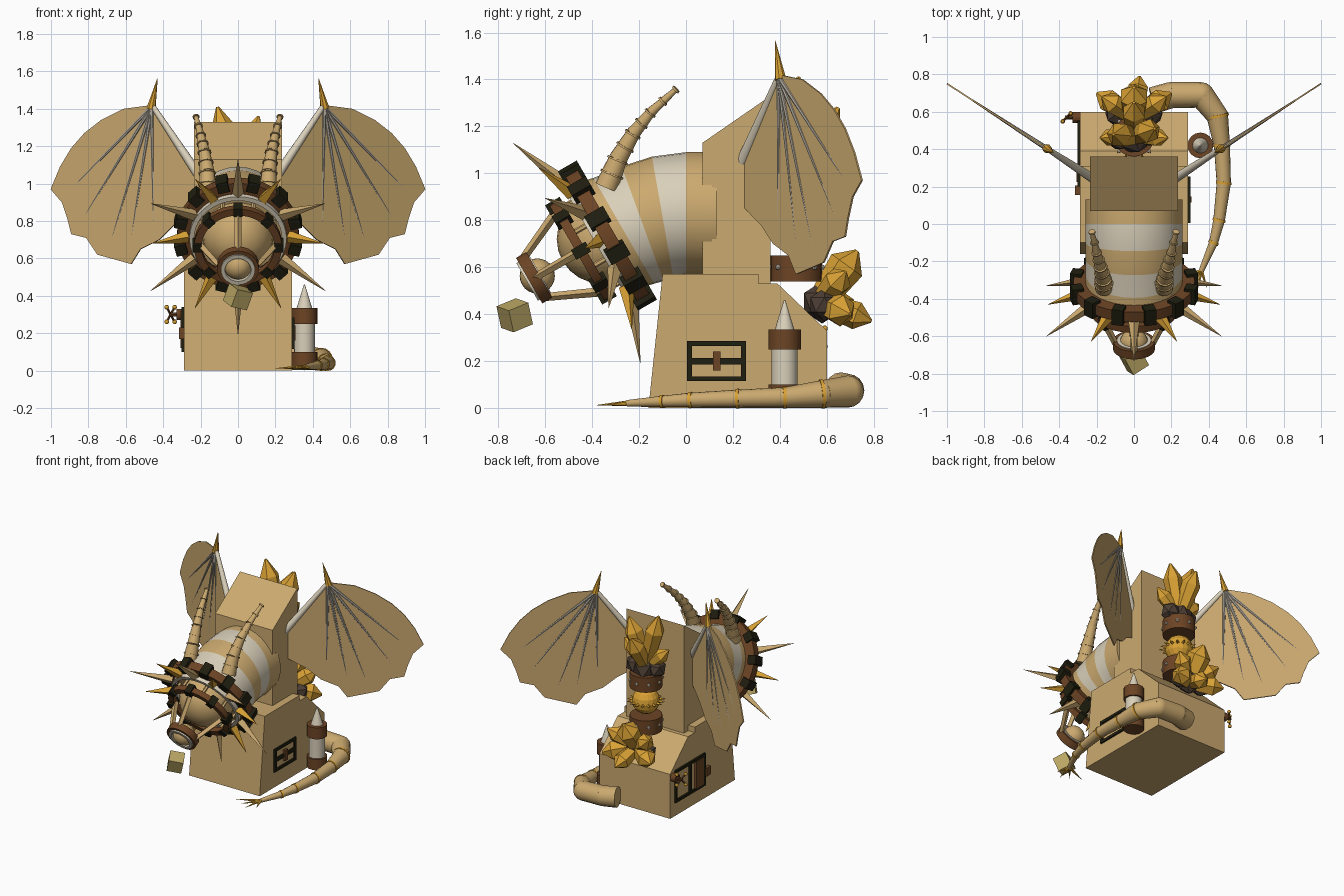
import bpy, bmesh, math
from mathutils import Vector as V, Matrix as M

if "Cube" in bpy.data.objects:
    bpy.data.objects.remove(bpy.data.objects["Cube"])


def material(name, r, g, b):
    m = bpy.data.materials.new(name)
    m.diffuse_color = (r, g, b, 1)
    m.use_nodes = True
    m.node_tree.nodes["Principled BSDF"].inputs["Base Color"].default_value = m.diffuse_color
    return m


TAN = material("tan", .60, .40, .16)
IVORY = material("ivory", .70, .63, .49)
BROWN = material("brown", .15, .058, .018)
BLACK = material("black", .014, .013, .005)
GOLD = material("gold", .70, .36, .035)
ROCK = material("dark_rock", .075, .05, .036)
OLIVE = material("olive", .50, .39, .13)
GREY = material("bone_grey", .42, .38, .32)


def finish(name, bm, mats, smooth=False):
    bmesh.ops.recalc_face_normals(bm, faces=bm.faces)
    me = bpy.data.meshes.new(name)
    bm.to_mesh(me)
    bm.free()
    for m in (mats if isinstance(mats, list) else [mats]):
        me.materials.append(m)
    ob = bpy.data.objects.new(name, me)
    bpy.context.collection.objects.link(ob)
    if smooth:
        bpy.context.view_layer.objects.active = ob
        ob.select_set(True)
        bpy.ops.object.shade_smooth_by_angle(angle=math.radians(35))
        ob.select_set(False)
    return ob


def cone(bm, p, q, r1, r2, n=16):
    p, q = V(p), V(q)
    d = q - p
    mat = M.Translation((p + q) / 2) @ d.to_track_quat('Z', 'Y').to_matrix().to_4x4()
    bmesh.ops.create_cone(bm, cap_ends=True, segments=n, radius1=r1, radius2=r2, depth=d.length, matrix=mat)


def box(bm, c, s, rot=M.Identity(4)):
    bmesh.ops.create_cube(bm, size=1, matrix=M.Translation(c) @ rot @ M.Diagonal((*s, 1)))


def ball(bm, c, r, n=24):
    bmesh.ops.create_uvsphere(bm, u_segments=n, v_segments=n // 2, radius=r, matrix=M.Translation(c))


def prism(name, profile, half, mat):
    """Side profile (y, z) extruded across x."""
    bm = bmesh.new()
    f = bm.faces.new([bm.verts.new((-half, y, z)) for y, z in profile])
    ext = bmesh.ops.extrude_face_region(bm, geom=[f])
    bmesh.ops.translate(bm, vec=(2 * half, 0, 0), verts=[e for e in ext['geom'] if isinstance(e, bmesh.types.BMVert)])
    finish(name, bm, mat)


# Tilted frame of the muzzle: local x across, y up the rim, z forward along the axis
AX, UP, C0 = V((0, -.866, -.5)), V((0, -.5, .866)), V((0, -.335, .735))


def at(r, deg, off):
    a = math.radians(deg)
    return C0 + V((r * math.cos(a), 0, 0)) + UP * (r * math.sin(a)) + AX * off


def rim(name, r0, r1, o0, o1, mat, n=40):
    """Square-section ring around the muzzle axis."""
    bm = bmesh.new()
    sec = [(r0, o0), (r1, o0), (r1, o1), (r0, o1)]
    loops = [[bm.verts.new(at(r, i * 360 / n, o)) for r, o in sec] for i in range(n)]
    for i in range(n):
        a, b = loops[i], loops[(i + 1) % n]
        for k in range(4):
            bm.faces.new((a[k], b[k], b[(k + 1) % 4], a[(k + 1) % 4]))
    finish(name, bm, mat, True)


# Base and tower
prism("base", [(-.16, 0), (-.10, .57), (.31, .57), (.31, .53), (.39, .53), (.60, .33), (.60, 0)], .29, TAN)
prism("tower", [(.07, .5), (.07, .71), (.11, .71), (.11, .95), (.07, .95), (.07, 1.13), (.36, 1.33), (.36, .5)], .235, TAN)

# Banded neck bending forward and down
sections = [(.13, .83, 0), (0, .83, 0), (-.10, .815, 10), (-.185, .785, 20), (-.265, .755, 30), (-.33, .735, 30)]
bm = bmesh.new()
loops = []
for y, z, t in sections:
    t = math.radians(t)
    loops.append([bm.verts.new((.26 * math.cos(k * math.pi / 16), y - .26 * math.sin(k * math.pi / 16) * math.sin(t),
                                z + .26 * math.sin(k * math.pi / 16) * math.cos(t))) for k in range(32)])
for i in range(len(loops) - 1):
    for k in range(32):
        j = (k + 1) % 32
        f = bm.faces.new((loops[i][k], loops[i][j], loops[i + 1][j], loops[i + 1][k]))
        f.material_index = i % 2
bm.faces.new(loops[-1])
bm.faces.new(loops[0])
finish("neck", bm, [TAN, IVORY], True)

# Muzzle rims, nose dome and nozzle
rim("outer_rim", .24, .325, -.03, .03, BROWN)
rim("ivory_rim", .235, .26, .02, .06, IVORY)
rim("inner_rim", .195, .235, .11, .15, BROWN)
rim("nozzle_rim", .085, .112, .335, .385, BROWN, 24)
rim("nozzle_lining", .07, .092, .33, .395, IVORY, 24)
bm = bmesh.new()
ball(bm, at(0, 0, .03), .19)
ball(bm, at(0, 0, .345), .075)
finish("nose_domes", bm, TAN, True)
bm = bmesh.new()
for k in range(4):
    cone(bm, at(.205, k * 90, .12), at(.095, k * 90, .36), .02, .017, 4)
for k in range(8):
    cone(bm, at(.215, 22.5 + k * 45, .02), at(.215, 22.5 + k * 45, .12), .012, .012, 6)
finish("cage_rods", bm, TAN)

# Clamp blocks and spikes around the rims
tilt = M((V((1, 0, 0)), UP, AX)).transposed().to_4x4()
bm = bmesh.new()
for count, start, r, off, s in ((12, 15, .315, 0, .062), (8, 0, .22, .13, .048)):
    for k in range(count):
        d = start + k * 360 / count
        box(bm, at(r, d, off), (s, s, s * 1.5), tilt @ M.Rotation(math.radians(d), 4, 'Z'))
finish("clamp_blocks", bm, BLACK)
for name, mat, start, r, w, off in (("long_spikes", TAN, 30, .54, .032, .15), ("short_spikes", GOLD, 0, .46, .034, .11)):
    bm = bmesh.new()
    for k in range(6):
        d = start + k * 60
        cone(bm, at(.27, d, .04), at(r, d, off), w, .001, 4)
    finish(name, bm, mat)

# Loose cube in front
bm = bmesh.new()
box(bm, (0, -.73, .395), (.1, .1, .1), M.Rotation(.5, 4, 'Z') @ M.Rotation(.35, 4, 'X') @ M.Rotation(.2, 4, 'Y'))
finish("floating_cube", bm, OLIVE)

# Ridged horns
horn = [V(p) for p in ((.16, -.34, .94), (.165, -.29, 1.06), (.18, -.225, 1.17), (.2, -.15, 1.26), (.225, -.04, 1.36))]
bm = bmesh.new()
for s in (-1, 1):
    pts = [V((p.x * s, p.y, p.z)) for p in horn]
    pts = [pts[i].lerp(pts[i + 1], t) for i in range(4) for t in (0, .5)] + [pts[-1]]
    for i in range(8):
        r = .05 - i * .0047
        cone(bm, pts[i], pts[i + 1], r, r - .006, 12)
        cone(bm, pts[i + 1] - (pts[i + 1] - pts[i]) * .12, pts[i + 1], r + .002, r + .001, 12)
finish("horns", bm, TAN, True)


# Wings: flat membrane swept backward, tapered ribs, arm and claw
def wp(s, x, z, out=0):
    return V((s * (x - out * .54), .25 + .65 * (x - .23) + out * .84, z))


outline = [(.22, 1.07), (.46, 1.42), (.61, 1.40), (.73, 1.34), (.82, 1.27), (.89, 1.19), (.95, 1.09), (1.0, .97), (.94, .90),
           (.91, .81), (.89, .73), (.81, .71), (.75, .62), (.57, .57), (.52, .65), (.42, .70), (.34, .78), (.22, .86)]
for s, side in ((-1, "left"), (1, "right")):
    bm = bmesh.new()
    a = [bm.verts.new(wp(s, x, z, -.004)) for x, z in outline]
    b = [bm.verts.new(wp(s, x, z, .004)) for x, z in outline]
    bm.faces.new(a)
    bm.faces.new(b[::-1])
    for i in range(len(a)):
        j = (i + 1) % len(a)
        bm.faces.new((a[i], a[j], b[j], b[i]))
    finish(side + "_wing", bm, TAN)
    bm = bmesh.new()
    for x, z in ((.93, .93), (.86, .76), (.70, .62), (.58, .64), (.45, .74)):
        cone(bm, wp(s, .46, 1.41), wp(s, x, z), .014, .003, 8)
    finish(side + "_wing_ribs", bm, GREY, True)
    bm = bmesh.new()
    cone(bm, wp(s, .2, 1.03), wp(s, .46, 1.42), .026, .014, 12)
    finish(side + "_wing_arm", bm, IVORY, True)
    bm = bmesh.new()
    cone(bm, wp(s, .465, 1.40), (s * .43, .38, 1.565), .025, .001, 8)
    finish(side + "_wing_claw", bm, GOLD)

# Rear power column: drums, spiked core, crystals in rock
bm = bmesh.new()
for z0, z1 in ((.54, .65), (.86, .97)):
    cone(bm, (0, .47, z0), (0, .47, z1), .11, .11, 20)
finish("column_drums", bm, BROWN, True)
bm = bmesh.new()
for z in (.6, .915):
    for k in range(8):
        a = k * math.pi / 4
        ball(bm, (.11 * math.cos(a), .47 + .11 * math.sin(a), z), .012, 8)
finish("drum_rivets", bm, IVORY)
bm = bmesh.new()
ball(bm, (0, .47, .755), .095, 16)
for k in range(16):
    d = V((math.cos(k * math.pi / 8), math.sin(k * math.pi / 8), 0))
    cone(bm, V((0, .47, .755)) + d * .08, V((0, .47, .755)) + d * .13, .016, .001, 4)
finish("spiked_core", bm, GOLD)
bm = bmesh.new()
for c, r in (((0, .47, 1.0), .10), ((.08, .48, 1.01), .07), ((-.08, .46, 1.01), .07),
             ((0, .58, .45), .09), ((.09, .59, .44), .07), ((-.09, .59, .44), .07)):
    bmesh.ops.create_icosphere(bm, subdivisions=1, radius=r, matrix=M.Translation(c))
finish("rock_clusters", bm, ROCK)
bm = bmesh.new()
top, low = V((0, .47, 1.0)), V((0, .57, .45))
for root, tip, r in ((top, (-.11, .48, 1.41), .068), (top, (.11, .51, 1.36), .065), (top, (0, .65, 1.28), .065),
                     (top, (.18, .46, 1.17), .05), (top, (-.18, .46, 1.17), .05),
                     (low, (0, .73, .67), .08), (low, (.03, .79, .37), .06), (low, (.2, .7, .40), .068),
                     (low, (-.2, .7, .42), .068), (low, (-.17, .68, .58), .06), (low, (.17, .68, .58), .06)):
    d = V(tip) - root
    cone(bm, root, root + d * .72, r * .7, r, 6)
    cone(bm, root + d * .72, tip, r, r * .12, 6)
finish("crystals", bm, GOLD)

# Jointed tail curling round the right side, with cuffs and claws
tail = [(.10, .66, .08), (.2, .69, .075), (.36, .69, .07), (.445, .58, .06), (.47, .42, .045), (.48, .22, .04), (.455, .02, .034),
        (.425, -.1, .028), (.36, -.25, .02)]
rad = [.072, .07, .068, .058, .043, .038, .031, .024, .014]
bm, cuffs = bmesh.new(), bmesh.new()
for i in range(8):
    cone(bm, tail[i], tail[i + 1], rad[i], rad[i + 1], 16)
    if i:
        d = (V(tail[i + 1]) - V(tail[i])).normalized() * .007
        ball(bm, tail[i], rad[i], 16)
        if i > 2:
            cone(cuffs, V(tail[i]) - d, V(tail[i]) + d, rad[i] + .004, rad[i] + .004, 16)
finish("tail", bm, TAN, True)
for dx, dy in ((-.16, -.06), (-.09, -.1), (-.03, -.13), (.03, -.09)):
    cone(cuffs, tail[-1], (.36 + dx, -.25 + dy, .012), .012, .001, 6)
finish("tail_cuffs_and_claws", cuffs, GOLD, True)

# Rocket canister beside the base
bm = bmesh.new()
cone(bm, (.355, .42, .03), (.355, .42, .33), .056, .056)
cone(bm, (.355, .42, .33), (.355, .42, .46), .043, .003)
finish("canister", bm, IVORY, True)
bm = bmesh.new()
for z0, z1 in ((.02, .10), (.25, .335)):
    cone(bm, (.355, .42, z0), (.355, .42, z1), .069, .069)
finish("canister_bands", bm, BROWN, True)


# Side hatches: black frames with brown fittings
def frame(name, x, y0, y1, z0, z1, extra):
    bm = bmesh.new()
    w, yc, zc = .02, (y0 + y1) / 2, (z0 + z1) / 2
    for z in (z0 + w / 2, z1 - w / 2):
        box(bm, (x, yc, z), (.016, y1 - y0, w))
    for y in (y0 + w / 2, y1 - w / 2):
        box(bm, (x, y, zc), (.016, w, z1 - z0))
    box(bm, (x, yc, zc), extra)
    finish(name, bm, BLACK)


frame("right_hatch_frame", .293, .005, .255, .115, .285, (.014, .25, .028))
frame("left_hatch_frame", -.295, .2, .55, .10, .34, (.016, .02, .24))
bm = bmesh.new()
box(bm, (.297, .13, .2), (.02, .032, .08))
box(bm, (-.296, .27, .22), (.022, .09, .2))
box(bm, (-.3, .18, .2), (.03, .05, .06))
cone(bm, (-.28, .57, .3), (-.33, .57, .3), .03, .03, 12)
cone(bm, (-.32, .57, .3), (-.37, .57, .3), .01, .01, 8)
knobs = bmesh.new()
for k in range(4):
    a = math.pi / 4 + k * math.pi / 2
    p = V((-.36 + .03 * math.cos(a), .57 + .03 * math.cos(a), .3 + .055 * math.sin(a)))
    cone(bm, (-.36, .57, .3), p, .006, .006, 8)
    ball(knobs, p, .013, 10)
finish("hatch_fittings", bm, BROWN)
finish("valve_knobs", knobs, GOLD, True)
